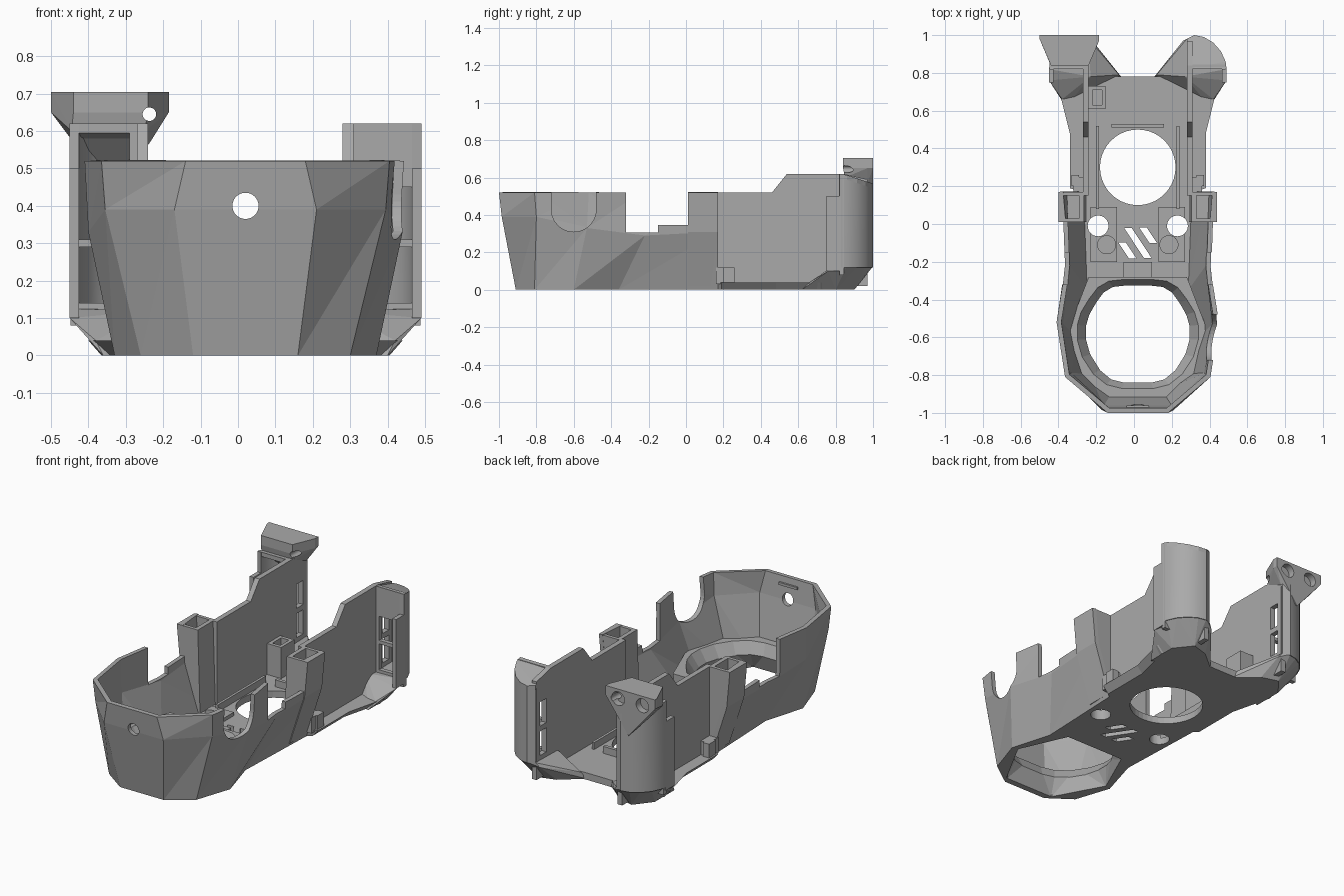
import bpy, bmesh, math
from mathutils import Vector, Matrix

if bpy.data.objects.get("Cube"):
    bpy.data.objects.remove(bpy.data.objects["Cube"])

CX = 0.02          # symmetry plane of the housing
TOP = 0.52         # rim height

grey = bpy.data.materials.new("plain_grey")
grey.use_nodes = True
colour = (0.4, 0.4, 0.4, 1)
grey.diffuse_color = colour
grey.node_tree.nodes["Principled BSDF"].inputs["Base Color"].default_value = colour


def finish(name, bm, recalc=True):
    if recalc:
        bmesh.ops.recalc_face_normals(bm, faces=bm.faces[:])
    mesh = bpy.data.meshes.new(name)
    bm.to_mesh(mesh)
    bm.free()
    mesh.materials.append(grey)
    ob = bpy.data.objects.new(name, mesh)
    bpy.context.collection.objects.link(ob)
    return ob


def apply_mod(ob, kind, **settings):
    mod = ob.modifiers.new(kind, kind)
    for key, value in settings.items():
        setattr(mod, key, value)
    bpy.context.view_layer.objects.active = ob
    bpy.ops.object.modifier_apply(modifier=mod.name)


def cut(ob, *cutters):
    for c in cutters:
        apply_mod(ob, "BOOLEAN", object=c, operation="DIFFERENCE", solver="EXACT")
        bpy.data.objects.remove(c)
    return ob


def smooth(ob):
    bpy.context.view_layer.objects.active = ob
    ob.select_set(True)
    bpy.ops.object.shade_smooth_by_angle(angle=math.radians(35))
    ob.select_set(False)


def hull(name, points):
    bm = bmesh.new()
    for p in points:
        bm.verts.new(p)
    res = bmesh.ops.convex_hull(bm, input=bm.verts[:])
    loose = {g for g in res["geom_interior"] if isinstance(g, bmesh.types.BMVert)}
    bmesh.ops.delete(bm, geom=list(loose), context="VERTS")
    return finish(name, bm)


def box(name, x0, x1, y0, y1, z0, z1):
    return hull(name, [(x, y, z) for x in (x0, x1) for y in (y0, y1) for z in (z0, z1)])


def prism(name, outline, vector):
    bm = bmesh.new()
    face = bm.faces.new([bm.verts.new(p) for p in outline])
    res = bmesh.ops.extrude_face_region(bm, geom=[face])
    moved = [v for v in res["geom"] if isinstance(v, bmesh.types.BMVert)]
    bmesh.ops.translate(bm, verts=moved, vec=vector)
    return finish(name, bm)


def rod(name, centre, radius, depth, axis="Z"):
    bm = bmesh.new()
    bmesh.ops.create_cone(bm, cap_ends=True, segments=40, radius1=radius, radius2=radius, depth=depth)
    turn = {"Z": Matrix(), "Y": Matrix.Rotation(math.pi / 2, 4, "X"),
            "X": Matrix.Rotation(math.pi / 2, 4, "Y")}[axis]
    bm.transform(Matrix.Translation(centre) @ turn)
    return finish(name, bm)


def both(half):
    """Full outline from the left rear, round the front, to the right rear."""
    return [(CX + w, y, *z) for w, y, *z in half] + [(CX - w, y, *z) for w, y, *z in reversed(half)]


def strip(name, rings, thickness):
    """Skin through stacked open outlines, thickened inwards."""
    bm = bmesh.new()
    rows = [[bm.verts.new(p) for p in ring] for ring in rings]
    for low, high in zip(rows, rows[1:]):
        for i in range(len(low) - 1):
            bm.faces.new((low[i + 1], low[i], high[i]))
            bm.faces.new((low[i + 1], high[i], high[i + 1]))
    ob = finish(name, bm, recalc=False)
    apply_mod(ob, "SOLIDIFY", thickness=thickness, offset=-1, use_even_offset=True)
    return ob


# Faceted front shell
base = [(0.30, 0.17, 0), (0.28, -0.36, 0), (0.35, -0.6, 0), (0.28, -0.81, 0), (0.14, -0.91, 0)]
waist = [(0.40, 0.17, 0.31), (0.385, -0.22, 0.29), (0.42, -0.53, 0.33), (0.375, -0.8, 0.39), (0.19, -0.985, 0.39)]
rim = [(0.42, 0.17, TOP), (0.385, -0.24, TOP), (0.43, -0.52, TOP), (0.385, -0.81, TOP), (0.16, -1.0, TOP)]
shell = strip("front_shell", [both(base), both(waist), both(rim)], 0.025)
cut(shell,
    box("cutter", -1, 1, -0.32, -0.15, 0.305, 1),
    box("cutter", -1, 1, -0.16, 0.01, 0.345, 1),
    box("cutter", 0.3, 1, -0.72, -0.48, 0.43, 1),
    rod("cutter", (0.5, -0.6, 0.43), 0.12, 0.4, "X"),
    rod("cutter", (CX, -0.95, 0.4), 0.035, 0.3, "Y"))
box("front_rim_bar", -0.04, 0.08, -0.978, -0.96, 0.47, 0.485)

# Floor with chamfered ledges
rear = [(0.06, 0.78, 0), (0.38, 0.79, 0), (0.42, 0.72, 0), (0.39, 0.6, 0), (0.36, 0.48, 0), (0.36, 0.19, 0)]
floor = prism("floor", both(rear + base), (0, 0, 0.04))
for v in floor.data.vertices:
    if v.co.z < 0.01 and v.co.y > 0.18 and abs(v.co.x - CX) > 0.3:
        v.co.x -= math.copysign(0.035, v.co.x - CX)

# Opening: hexagonal below, narrowing to a rounded neck, then flaring again
hexagon = [(0.315, -0.59), (0.19, -0.31), (0.16, -0.875)]
neck = [(0.255, -0.48), (0.272, -0.54), (0.272, -0.61), (0.25, -0.69), (0.2, -0.77), (0.14, -0.82),
        (0.07, -0.838), (0.22, -0.42), (0.18, -0.365), (0.13, -0.335), (0.07, -0.328)]


def opening(lower, z0, upper, z1):
    return hull("cutter", both([(w, y, z0) for w, y in lower] + [(w, y, z1) for w, y in upper]))


wide = [(w * 1.19, (y + 0.585) * 1.14 - 0.585) for w, y in neck]
cut(floor, opening(hexagon, -0.005, neck, 0.1), rod("cutter", (CX, 0.3, 0), 0.2, 0.3))
for dx, dy, length in ((-0.055, -0.04, 0.1), (0, 0, 0.19), (0.055, 0.04, 0.1)):
    a = Vector((0.55, -0.83, 0)) * length / 2
    b = Vector((0.02, 0, 0))
    c = Vector((CX + dx, -0.1 + dy, -0.1))
    cut(floor, prism("cutter", [c + a + b, c + a - b, c - a - b, c - a + b], (0, 0, 0.3)))

# Raised funnel round the front opening, filling out to the shell
mix = [tuple(Vector(p).lerp(q, 0.42)) for p, q in zip(base[2:], waist[2:])]
funnel = hull("front_funnel", both([(w - 0.012, y + 0.012, z) for w, y, z in base[2:]] +
                                   [(w - 0.012, y + 0.012, 0.16) for w, y, z in mix] +
                                   [(0.24, -0.28, 0), (0.26, -0.28, 0.16)]))
cut(funnel, opening(hexagon, -0.005, neck, 0.1), opening(neck, 0.09, wide, 0.165))
box("funnel_block", CX - 0.075, CX + 0.075, -0.285, -0.2, 0.03, 0.13)

# Frame round the round hole
box("frame_bar", CX - 0.14, CX + 0.14, 0.51, 0.53, 0.03, 0.08)

for side, s in (("left", 1), ("right", -1)):
    def X(w):
        return CX + s * w

    # Mounting pads with bolt holes
    pad = box(side + "_pad", X(0.11), X(0.25), -0.2, 0.09, 0.03, 0.06)
    cut(pad, rod("cutter", (X(0.21), -0.01, 0), 0.055, 0.3))
    cut(floor, rod("cutter", (X(0.21), -0.01, 0), 0.055, 0.3))
    rod(side + "_boss", (X(0.165), -0.11, 0.055), 0.05, 0.03)
    box(side + "_frame_rail", X(0.205), X(0.22), 0.08, 0.52, 0.03, 0.08)

    # Hollow tower at the end of the shell
    tower = hull(side + "_tower", [(X(w), y, z) for y in (0.01, 0.17)
                                   for w, z in ((0.285, TOP), (0.42, TOP), (0.40, 0.31),
                                                (0.27, 0.02), (0.305, 0.02))])
    cut(tower, box("cutter", X(0.31), X(0.40), 0.03, 0.15, 0.33, 1))

    # Tall side plate with two slots near its rear end
    profile = [(0.15, 0.02), (0.97, 0.02), (0.97, 0.59), (0.84, 0.62), (0.54, 0.62), (0.46, TOP), (0.15, TOP)]
    plate = prism(side + "_side_plate", [(X(0.26), y, z) for y, z in profile], (s * 0.03, 0, 0))
    for z0, z1 in ((0.15, 0.29), (0.32, 0.46)):
        cut(plate, box("cutter", X(0.2), X(0.35), 0.88, 0.94, z0, z1))
    box(side + "_plate_step", X(0.28), X(0.34), 0.16, 0.25, 0.03, 0.12)

    # Curved rear guard with a sloping cap
    path = [(0.47, 0.82), (0.465, 0.86), (0.44, 0.915), (0.40, 0.96), (0.35, 0.99), (0.30, 1.0), (0.26, 0.98)]
    low = [(X(w), y, 0.12) for w, y in path]
    high = [(X(w), y, 0.62 - 0.33 * max(0, y - 0.84)) for w, y in path]
    cap = [(X(0.265), 0.82, 0.62)] + high
    hull(side + "_guard_cap", cap + [(x, y, z - 0.025) for x, y, z in cap])
    if s > 0:
        low, high = low[::-1], high[::-1]
    smooth(strip(side + "_rear_guard", [low, high], 0.025))

    # Windowed panel closing the guard at the front
    panel = box(side + "_guard_panel", X(0.27), X(0.468), 0.82, 0.845, 0.08, 0.618)
    for z0, z1 in ((0.14, 0.29), (0.31, 0.45 if s > 0 else 0.6)):
        cut(panel, box("cutter", X(0.31), X(0.447), 0.8, 0.9, z0, z1))
    box(side + "_guard_lip", X(0.445), X(0.47), 0.75, 0.83, 0.1, 0.5)

    # Chamfered foot under the guard
    hull(side + "_foot", [(X(w), y, z) for w, y, z in (
        (0.08, 0.77, 0), (0.38, 0.62, 0), (0.38, 0.8, 0), (0.30, 0.9, 0), (0.2, 0.87, 0),
        (0.10, 0.79, 0.04), (0.24, 0.97, 0.1), (0.47, 0.76, 0.1), (0.40, 0.66, 0.04),
        (0.25, 0.78, 0.12))] + [(X(w), y, 0.125) for w, y in path])

    # Small clip on the ledge
    box(side + "_ledge_clip", X(0.31), X(0.35), 0.2, 0.26, 0.03, 0.12)

# Bracket inside the right plate
bracket = box("inner_bracket", -0.245, -0.15, 0.61, 0.73, 0.03, 0.22)
cut(bracket, box("cutter", -0.22, -0.17, 0.63, 0.71, 0.06, 0.3))

# Flared head on the right rear guard
flare = [(-0.5, 1.0), (-0.185, 1.0), (-0.185, 0.97), (-0.24, 0.84), (-0.44, 0.84), (-0.5, 0.98)]
head = hull("rear_head", [(x, y, z) for x, y in flare for z in (0.65, 0.705)] +
            [(-0.445, 0.85, 0.6), (-0.25, 0.85, 0.6), (-0.44, 0.97, 0.57),
             (-0.235, 0.97, 0.57), (-0.33, 0.998, 0.45)])
cut(head,
    rod("cutter", (-0.42, 1.0, 0.65), 0.04, 0.08, "Y"),
    rod("cutter", (-0.265, 1.0, 0.65), 0.04, 0.08, "Y"),
    rod("cutter", (-0.237, 0.9, 0.645), 0.018, 0.5, "Y"))
